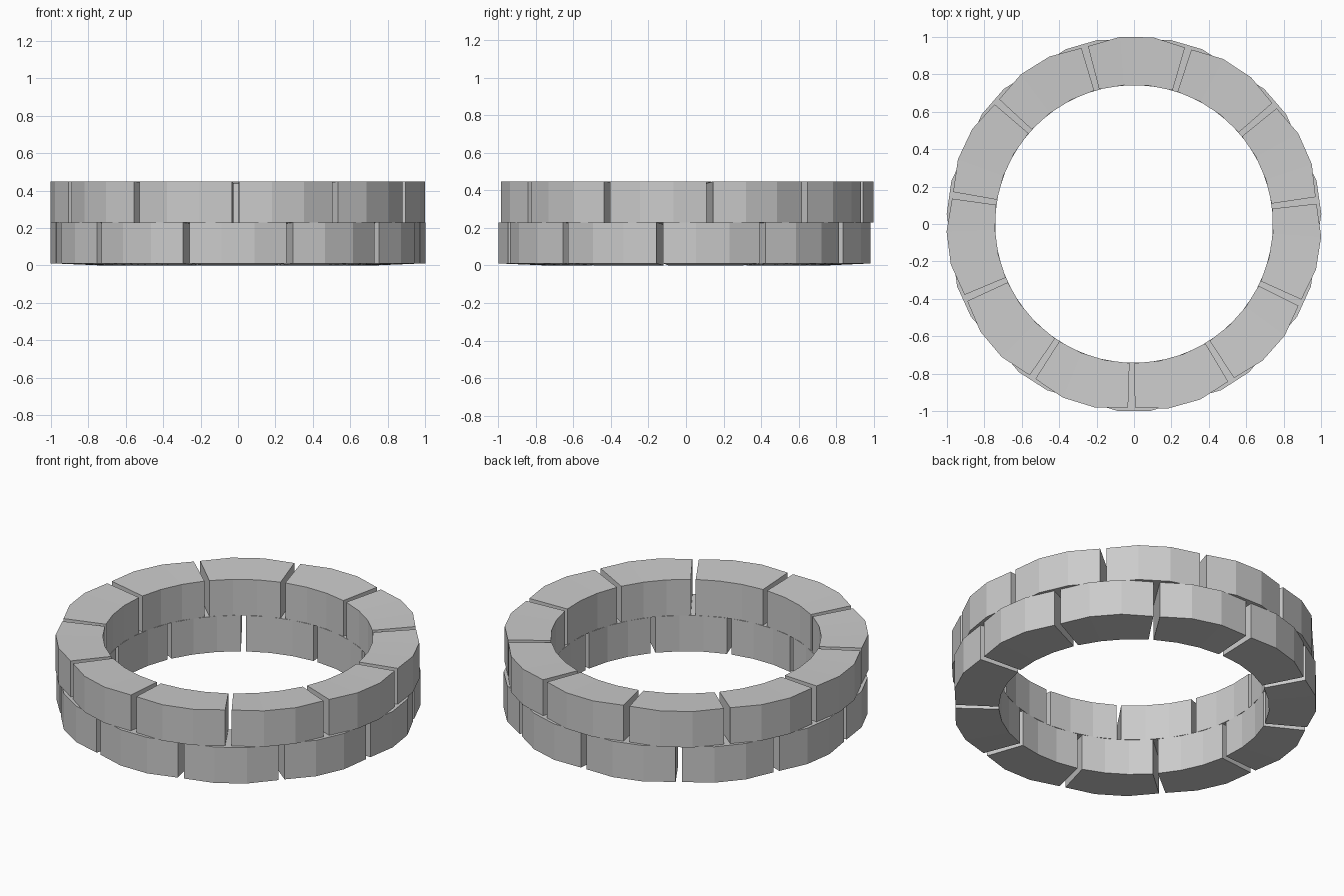
import bpy, bmesh
from math import radians, cos, sin

if "Cube" in bpy.data.objects:
    bpy.data.objects.remove(bpy.data.objects["Cube"])

COUNT = 11            # blocks in each ring
STEP = 360 / COUNT
GAP = 2.1             # angular joint between blocks, degrees
HEIGHT = 0.218
TILT = 0.011          # outer edge sits slightly higher than the inner edge
R_IN, R_OUT, R_END = 0.744, 1.003, 0.982


def stone_block(name, centre, z):
    """Curved block made of three flat segments, with pulled-in outer ends."""
    half = (STEP - GAP) / 2
    mid = half / 3
    bm = bmesh.new()
    sections = []
    for offset, r_out in ((-half, R_END), (-mid, R_OUT), (mid, R_OUT), (half, R_END)):
        a = radians(centre + offset)
        profile = ((R_IN, z), (r_out, z + TILT),
                   (r_out, z + TILT + HEIGHT), (R_IN, z + HEIGHT))
        sections.append([bm.verts.new((r * cos(a), r * sin(a), h)) for r, h in profile])
    for s, t in zip(sections, sections[1:]):
        for i in range(4):
            j = (i + 1) % 4
            bm.faces.new((s[i], s[j], t[j], t[i]))
    bm.faces.new(sections[0])
    bm.faces.new(sections[-1])
    bmesh.ops.recalc_face_normals(bm, faces=bm.faces)
    mesh = bpy.data.meshes.new(name)
    bm.to_mesh(mesh)
    bm.free()
    bpy.context.collection.objects.link(bpy.data.objects.new(name, mesh))


# Two courses of blocks with staggered joints
for course, start, z in (("lower", -90, 0.0), ("upper", -90.8 + STEP / 2, HEIGHT + 0.001)):
    for k in range(COUNT):
        stone_block(f"{course}_block_{k + 1}", start + k * STEP, z)
